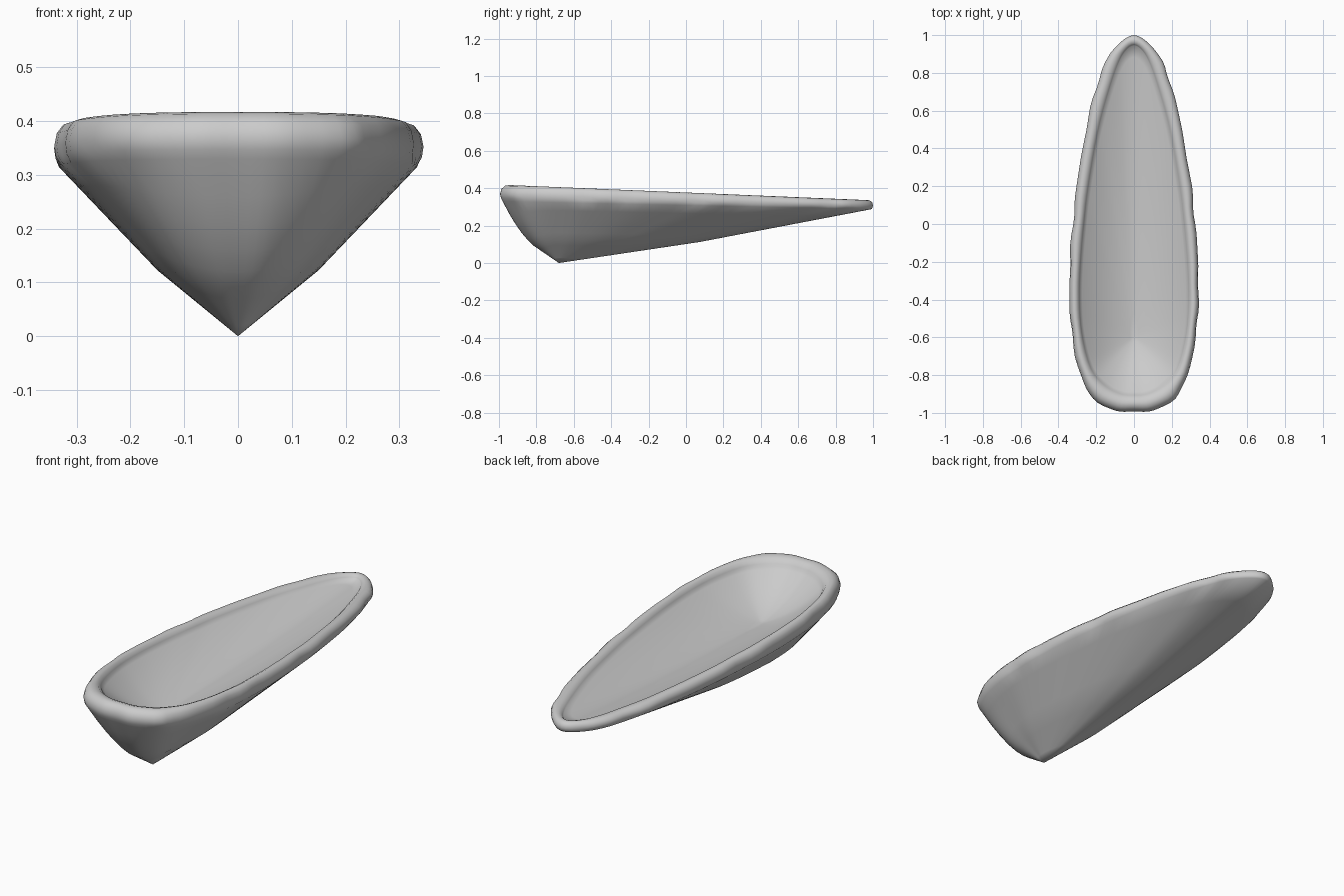
import bpy, bmesh, math
from mathutils import Vector

if "Cube" in bpy.data.objects:
    bpy.data.objects.remove(bpy.data.objects["Cube"])

# Right half of the lip seen from above: outer x, outer y, inner x, inner y
HALF = [
    (0, 1, 0, .945), (.085, .95, .045, .915), (.15, .86, .085, .84),
    (.20, .72, .135, .69), (.255, .5, .19, .48), (.303, .2, .24, .19),
    (.324, 0, .262, 0), (.340, -.22, .28, -.21), (.340, -.42, .285, -.40),
    (.327, -.6, .272, -.58), (.283, -.8, .225, -.76), (.215, -.925, .15, -.85),
    (.10, -.988, .07, -.893), (0, -.992, 0, -.90),
]
# Lip cross-section: fraction from outer to inner edge, height in lip heights
LIP = [(.05, -.8), (0, -.55), (.08, -.25), (.28, -.05), (.5, 0),
       (.75, -.08), (.93, -.28), (1, -.42)]
OUTER_STEPS = (.1, .22, .34, .45, .55, .66, .77, .88, 1)
INNER_STEPS = (.96, .88, .78, .66, .54, .42, .3, .18, .08)
SUB = 4


def smooth_loop(points):
    """Catmull-Rom resampling of a closed loop."""
    n, out = len(points), []
    for i in range(n):
        a, b, c, d = (Vector(points[(i + k) % n]) for k in (-1, 0, 1, 2))
        for j in range(SUB):
            t = j / SUB
            out.append(.5 * (2 * b + (c - a) * t + (2 * a - 5 * b + 4 * c - d) * t * t
                             + (3 * b - a - 3 * c + d) * t ** 3))
    return out


left = [(-a, b, -c, d) for a, b, c, d in HALF[-2:0:-1]]
plain = smooth_loop([(a, b) for a, b, c, d in HALF + left])
inner = smooth_loop([(c, d) for a, b, c, d in HALF + left])
count = len(plain)

# Slightly irregular outer edge
worn = [p.copy() for p in plain]
for i, p in enumerate(worn):
    u = math.tau * i / count
    p.x += (.003 * math.sin(17 * u) + .002 * math.sin(26 * u + 1)) * min(1, abs(p.x) / .2)


def lip_ring(outer, t, dz):
    ring = []
    for i in range(count):
        p = outer[i].lerp(inner[i], t)
        slope = p.y + .93
        z = .416 - .042 * slope + dz * (.088 - .021 * slope)
        ring.append(Vector((p.x, p.y, z)))
    return ring


def frontness(d):
    return max(0, -d.y / max(d.xy.length, 1e-6)) ** 2


def outer_height(s, d):
    """Straight cone near the tip, then steeper up to the lip."""
    f, knee = frontness(d), .45
    g = .39 - .11 * f
    if s <= knee:
        return s / knee * g
    return g + (s - knee) / (1 - knee) * (1 - g) - f * (s - knee) * (1 - s)


def inner_height(s, d):
    """Shallow dished hollow."""
    return s - .6 * s * (1 - s)


def bowl_ring(rim, tip, s, height):
    return [Vector((tip.x + d.x * s, tip.y + d.y * s, tip.z + d.z * height(s, d)))
            for d in (p - tip for p in rim)]


# Shell: outer wall, rounded lip and hollow lofted as one skin
outer_tip, inner_tip = Vector((0, -.68, 0)), Vector((0, -.60, .225))
base = lip_ring(plain, .15, -1)
lip = [lip_ring(worn, t, dz) for t, dz in LIP]
rings = [bowl_ring(base, outer_tip, s, outer_height) for s in OUTER_STEPS]
rings += lip
rings += [bowl_ring(lip[-1], inner_tip, s, inner_height) for s in INNER_STEPS]

bm = bmesh.new()
verts = [[bm.verts.new(p) for p in r] for r in rings]
for a, b in zip(verts, verts[1:]):
    for i in range(count):
        j = (i + 1) % count
        bm.faces.new((a[i], a[j], b[j], b[i]))
for ring, tip in ((verts[0], outer_tip), (verts[-1], inner_tip)):
    v = bm.verts.new(tip)
    for i in range(count):
        bm.faces.new((ring[i], ring[(i + 1) % count], v))
bmesh.ops.recalc_face_normals(bm, faces=bm.faces)
for f in bm.faces:
    f.smooth = True
mesh = bpy.data.meshes.new("shell")
bm.to_mesh(mesh)
bm.free()

grey = bpy.data.materials.new("shell grey")
grey.diffuse_color = (.6, .6, .6, 1)
grey.use_nodes = True
grey.node_tree.nodes["Principled BSDF"].inputs["Base Color"].default_value = grey.diffuse_color
mesh.materials.append(grey)
shell = bpy.data.objects.new("shell", mesh)
bpy.context.collection.objects.link(shell)
